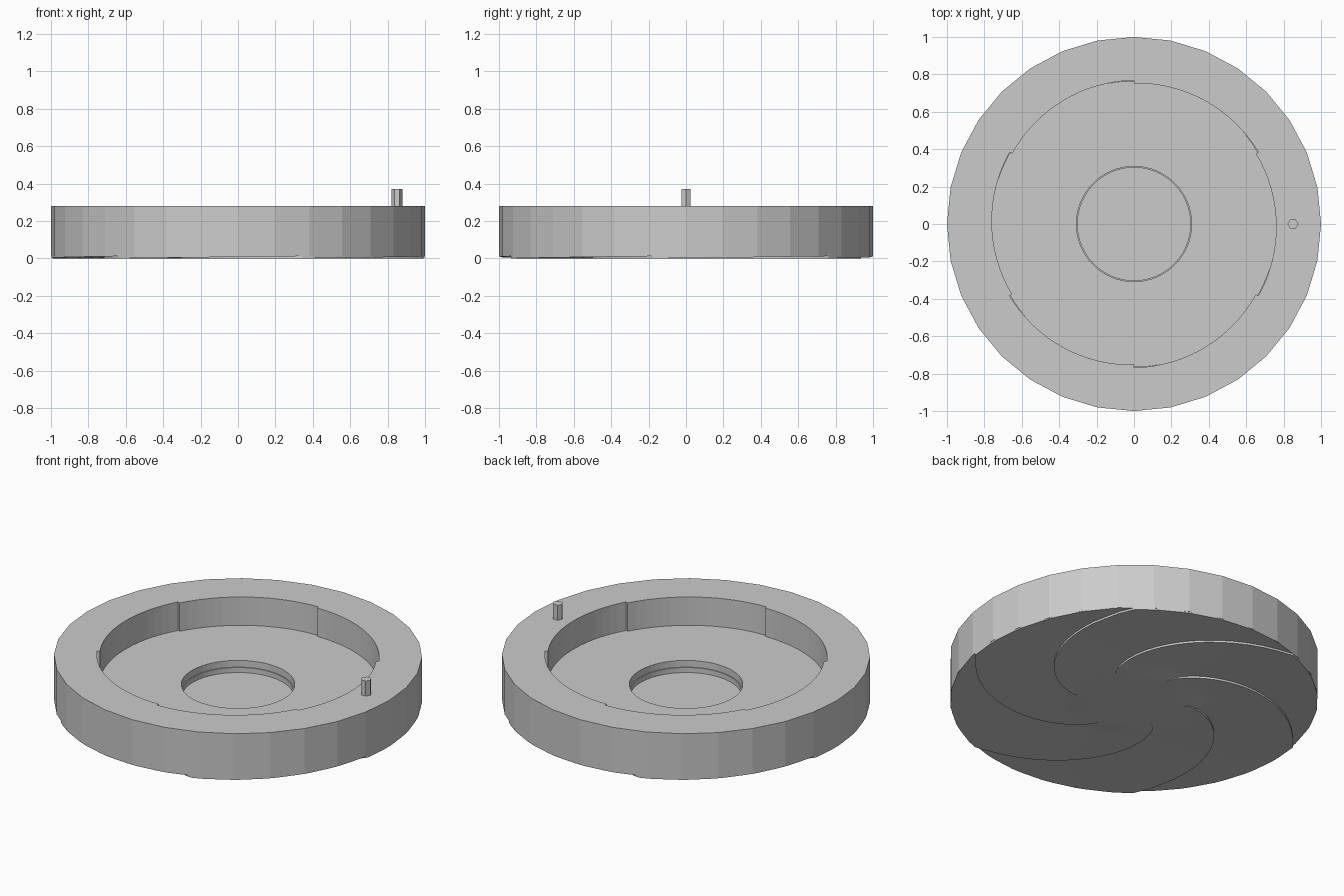
import bpy, bmesh
from math import sin, cos, pi, radians, floor

if "Cube" in bpy.data.objects:
    bpy.data.objects.remove(bpy.data.objects["Cube"])

LIP = 0.012          # height of the overlap step between the bottom leaves
SIXTH = pi / 3


def finish(bm, name):
    bmesh.ops.remove_doubles(bm, verts=bm.verts, dist=1e-5)
    bmesh.ops.recalc_face_normals(bm, faces=bm.faces)
    me = bpy.data.meshes.new(name)
    bm.to_mesh(me)
    bm.free()
    ob = bpy.data.objects.new(name, me)
    bpy.context.collection.objects.link(ob)
    return ob


def rim_radius(a):
    """Radius of the 32-sided outer outline at angle a."""
    step = 2 * pi / 32
    return cos(step / 2) / cos(a % step - step / 2)


def loft(name, sections):
    """Closed ring swept from a list of (angle, profile) sections."""
    bm = bmesh.new()
    rows = [[bm.verts.new((r * cos(a), r * sin(a), z)) for r, z in prof]
            for a, prof in sections]
    for i, row in enumerate(rows):
        nxt = rows[(i + 1) % len(rows)]
        for j in range(len(row)):
            k = (j + 1) % len(row)
            bm.faces.new((row[j], nxt[j], nxt[k], row[k]))
    return finish(bm, name)


# Housing ring: faceted outside, six stepped arcs on the inner wall
sections = []
for i in range(96):
    a = 2 * pi * i / 96
    t = ((a - radians(30)) / SIXTH) % 1
    at_step = (i - 8) % 16 == 0
    for inner in ([0.752, 0.768] if at_step else [0.768 - 0.016 * t]):
        ro = rim_radius(a)
        sections.append((a, [(ro, LIP), (ro, 0.28), (inner, 0.28), (inner, LIP)]))
loft("housing_ring", sections)

# Recessed floor plate with the round central opening and a small lower lip
loft("floor_plate", [(2 * pi * i / 64, [(0.765, 0.05), (0.765, 0.11), (0.308, 0.11),
                                        (0.308, 0.07), (0.302, 0.07), (0.302, 0.03),
                                        (0.765, 0.03)]) for i in range(64)])

# Disc closing the bottom of the central opening
bm = bmesh.new()
bmesh.ops.create_cone(bm, cap_ends=True, segments=64, radius1=0.4, radius2=0.4, depth=0.025)
bmesh.ops.translate(bm, verts=bm.verts, vec=(0, 0, 0.0275))
finish(bm, "opening_floor")


# Six swirling, slightly tilted leaves that overlap across the underside
def leaf(k):
    bm = bmesh.new()
    n_r, n_t = 24, 16
    rows = []
    for i in range(n_r + 1):
        f = i / n_r
        swirl = radians(30 + 116 * (f - 0.31)) if f > 0.31 else radians(30)
        fade = min(1, max(0, (f - 0.27) / 0.12))
        row = []
        for j in range(n_t + 1):
            a = swirl + (k + j / n_t) * SIXTH
            r = f * (rim_radius(a) if f > 0.9 else 1)
            row.append(bm.verts.new((r * cos(a), r * sin(a), LIP * fade * j / n_t)))
        # step down to the neighbouring leaf
        row.append(bm.verts.new((r * cos(a), r * sin(a), 0)))
        rows.append(row)
    # short upright edge joining the leaf to the housing
    rows.append([bm.verts.new((v.co.x, v.co.y, LIP)) for v in rows[-1]])
    for r0, r1 in zip(rows, rows[1:]):
        for j in range(n_t + 1):
            bm.faces.new((r0[j], r0[j + 1], r1[j + 1], r1[j]))
    bmesh.ops.dissolve_degenerate(bm, dist=1e-5, edges=bm.edges)
    ob = finish(bm, f"bottom_leaf_{k + 1}")
    # keep the leaf facing downwards
    if sum(p.normal.z * p.area for p in ob.data.polygons) > 0:
        ob.data.flip_normals()


for k in range(6):
    leaf(k)

# Six-sided control pin on the rim
bm = bmesh.new()
bmesh.ops.create_cone(bm, cap_ends=True, segments=6, radius1=0.029, radius2=0.029, depth=0.17)
xs = max(v.co.x for v in bm.verts)
if xs < 0.028:      # put a corner on the x axis
    from mathutils import Matrix
    bmesh.ops.rotate(bm, verts=bm.verts, cent=(0, 0, 0), matrix=Matrix.Rotation(pi / 6, 3, 'Z'))
bmesh.ops.translate(bm, verts=bm.verts, vec=(0.85, 0, 0.285))
finish(bm, "control_pin")
